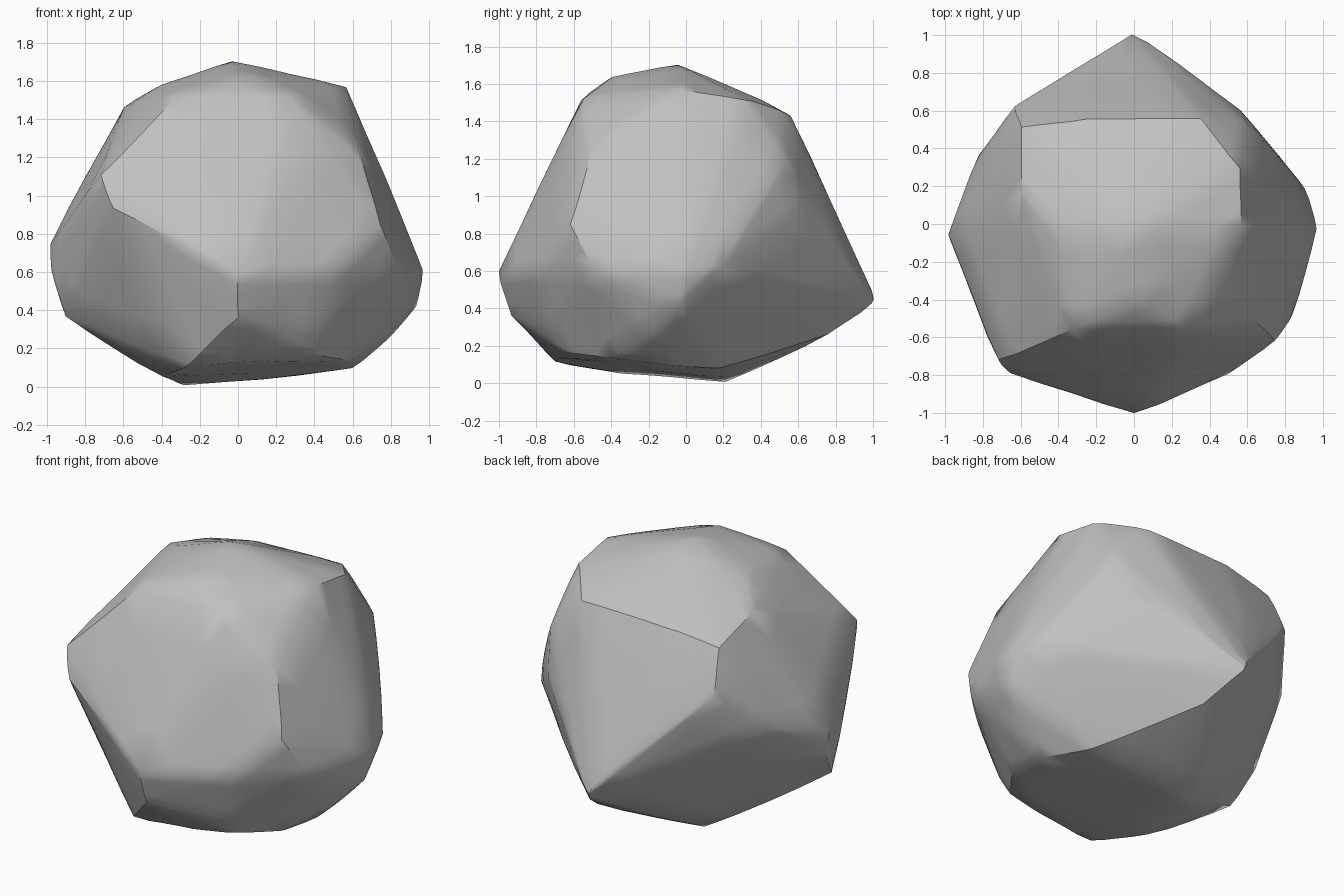
import bpy
import bmesh
import math
from mathutils import noise

default_cube = bpy.data.objects.get("Cube")
if default_cube:
    bpy.data.objects.remove(default_cube, do_unlink=True)

# Stone material
stone = bpy.data.materials.new("grey_stone")
stone.use_nodes = True
stone_colour = (0.53, 0.53, 0.53, 1)
stone.diffuse_color = stone_colour
shader = next(n for n in stone.node_tree.nodes if n.type == "BSDF_PRINCIPLED")
shader.inputs["Base Color"].default_value = stone_colour
shader.inputs["Roughness"].default_value = 0.9

# Corner points of the boulder, grouped by height
crown = [(-.03, -.05, 1.71), (.57, 0, 1.57), (.56, .3, 1.53), (.36, .56, 1.44),
         (-.25, .56, 1.43), (-.6, .52, 1.37), (-.6, .18, 1.47),
         (-.56, 0, 1.48), (-.4, -.05, 1.58), (.04, -.4, 1.64),
         (.27, -.55, 1.53), (-.33, -.56, 1.52)]
shoulder = [(-.72, -.73, 1.11), (.42, -.61, 1.29), (.63, -.51, 1.25),
            (.6, .53, 1.2), (-.64, .62, 1.1), (.57, .6, .9),
            (-.4, .72, .93), (-.2, .86, .76), (-.83, .36, .84)]
waist = [(-.99, -.06, .74), (-.98, -.06, .57), (-.66, -.79, .95),
         (0, -1.01, .58), (.5, -.8, .6), (.75, -.62, .85), (.84, -.49, .6),
         (.98, -.02, .6), (.92, .18, .62), (.79, .34, .72), (.25, .84, .7),
         (0, 1.01, .42), (-.02, 1, .48)]
base = [(-.92, -.2, .36), (0, -.94, .36), (.94, -.04, .42), (.8, -.2, .26),
        (.43, -.71, .29), (.4, -.65, .17), (.6, -.4, .13), (-.25, -.7, .11),
        (.15, -.68, .13), (-.4, -.35, .05), (.61, -.1, .09),
        (.47, .18, .07), (.1, .77, .26), (-.29, .21, 0)]


def build_hull(points):
    """Wrap the corner points in a closed shell of broad facets."""
    bm = bmesh.new()
    for p in points:
        bm.verts.new(p)
    bmesh.ops.convex_hull(bm, input=bm.verts[:])
    loose = [v for v in bm.verts if not v.link_faces]
    bmesh.ops.delete(bm, geom=loose, context="VERTS")
    return bm


def weather(bm):
    """Refine the facets, soften the ridges a little, add shallow dents."""
    bmesh.ops.subdivide_edges(bm, edges=bm.edges[:], cuts=3, use_grid_fill=True)
    bmesh.ops.triangulate(bm, faces=bm.faces[:])
    bmesh.ops.smooth_vert(bm, verts=bm.verts[:], factor=0.15,
                          use_axis_x=True, use_axis_y=True, use_axis_z=True)
    bmesh.ops.recalc_face_normals(bm, faces=bm.faces[:])
    bm.normal_update()
    dents = [v.normal * (noise.noise(v.co * 2.5) * 0.008) for v in bm.verts]
    for v, dent in zip(bm.verts, dents):
        v.co += dent
        v.co.z = max(v.co.z, 0)


# Boulder
bm = build_hull(crown + shoulder + waist + base)
weather(bm)
mesh = bpy.data.meshes.new("boulder")
bm.to_mesh(mesh)
bm.free()
mesh.materials.append(stone)
boulder = bpy.data.objects.new("boulder", mesh)
bpy.context.collection.objects.link(boulder)

# Smooth faces with crisp chipped ridges
bpy.ops.object.select_all(action="DESELECT")
boulder.select_set(True)
bpy.context.view_layer.objects.active = boulder
bpy.ops.object.shade_smooth_by_angle(angle=math.radians(32))
